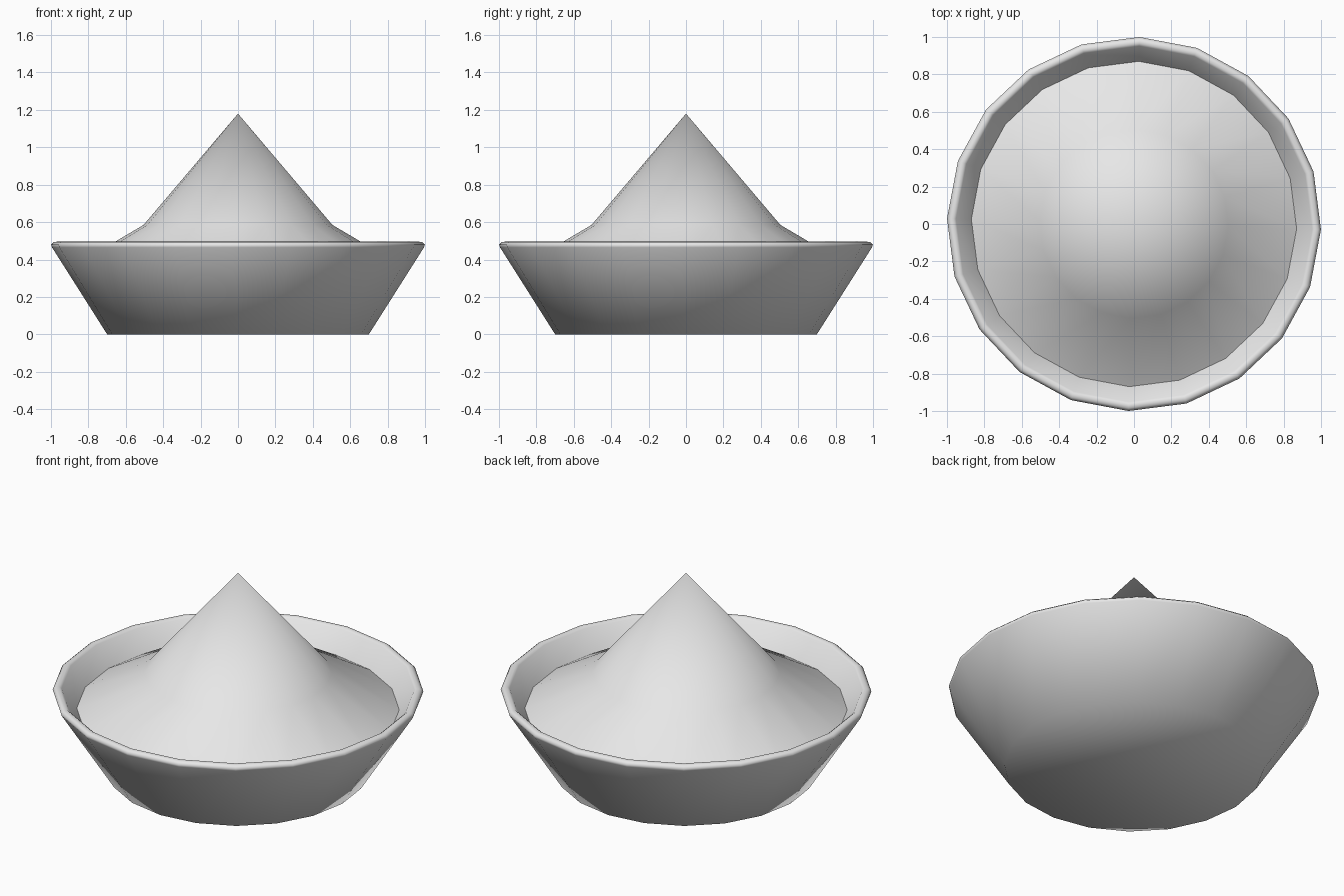
import bpy
import bmesh
import math

if "Cube" in bpy.data.objects:
    bpy.data.objects.remove(bpy.data.objects["Cube"], do_unlink=True)

SIDES = 20
TURN = math.radians(-1.7)

grey = bpy.data.materials.new("light_grey")
grey.use_nodes = True
grey.diffuse_color = (0.8, 0.8, 0.8, 1)
grey.node_tree.nodes["Principled BSDF"].inputs["Base Color"].default_value = (0.8, 0.8, 0.8, 1)


def lathe(name, profile, smooth_angle):
    """Revolve (radius, height) points; a zero radius becomes one pole vertex."""
    bm = bmesh.new()
    rings = []
    for r, z in profile:
        if r == 0:
            rings.append([bm.verts.new((0, 0, z))] * SIDES)
            continue
        angles = [TURN + math.tau * i / SIDES for i in range(SIDES)]
        rings.append([bm.verts.new((r * math.cos(a), r * math.sin(a), z)) for a in angles])
    for low, high in zip(rings, rings[1:]):
        for i in range(SIDES):
            j = (i + 1) % SIDES
            corners = dict.fromkeys((low[i], low[j], high[j], high[i]))
            bm.faces.new(list(corners))
    # Flat cap under a profile that starts with an open ring at the ground
    if profile[0][0] > 0 and profile[0][1] == 0:
        bm.faces.new(rings[0][::-1])
    mesh = bpy.data.meshes.new(name)
    bm.to_mesh(mesh)
    bm.free()
    mesh.materials.append(grey)
    obj = bpy.data.objects.new(name, mesh)
    bpy.context.collection.objects.link(obj)
    bpy.ops.object.select_all(action="DESELECT")
    obj.select_set(True)
    bpy.context.view_layer.objects.active = obj
    bpy.ops.object.shade_smooth_by_angle(angle=math.radians(smooth_angle))
    return obj


# Flared bowl: flat base, sloping wall, rounded rim, inner wall
lathe("bowl", [(0.70, 0), (0.995, 0.465), (1.0, 0.48), (0.985, 0.493),
               (0.965, 0.496), (0.952, 0.486), (0.87, 0.37)], 75)

# Heaped filling: gentle skirt rising into a pointed cone
lathe("filling", [(0.87, 0.37), (0.505, 0.585), (0, 1.18)], 60)
